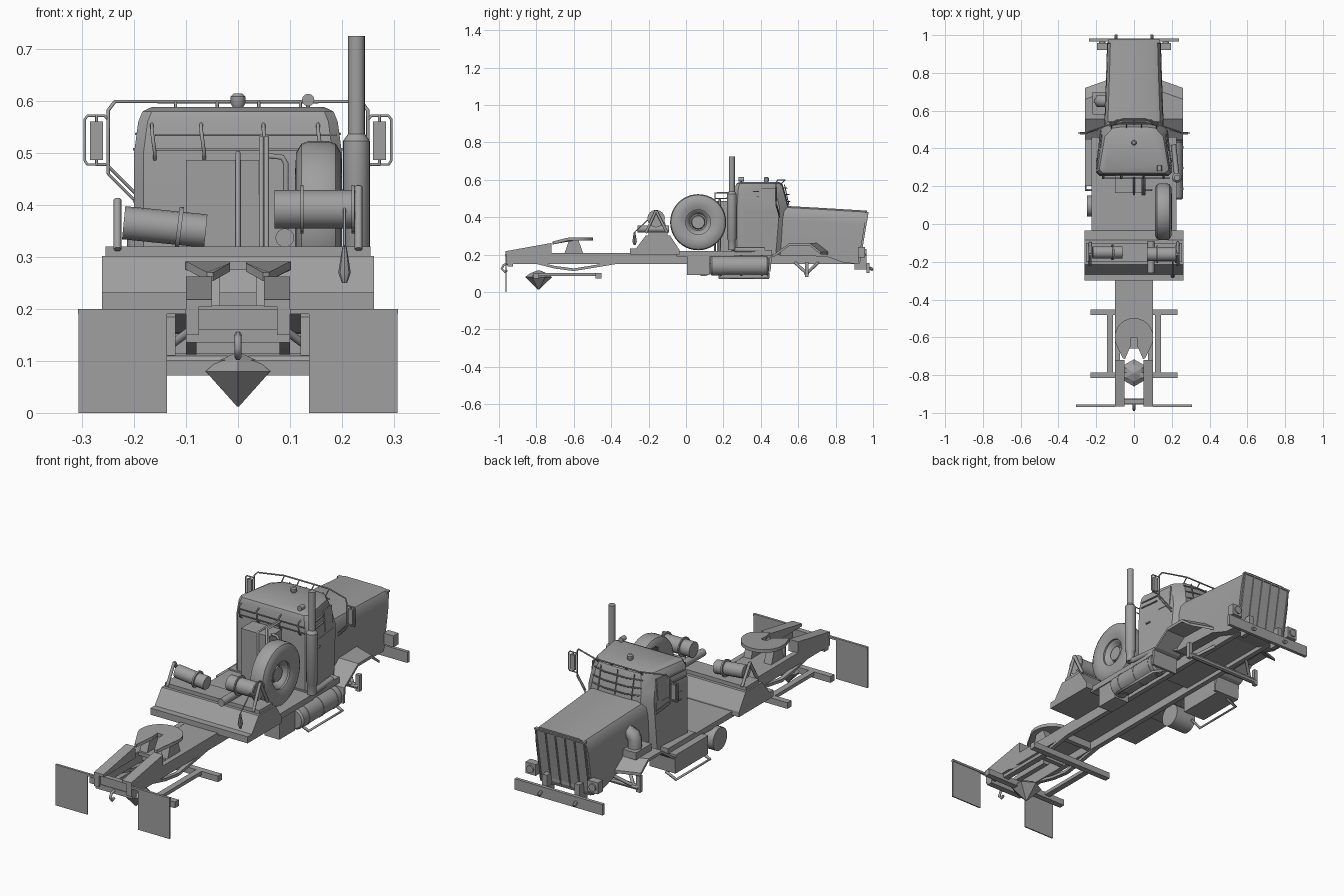
import bpy, bmesh, math
from mathutils import Vector

if "Cube" in bpy.data.objects:
    bpy.data.objects.remove(bpy.data.objects["Cube"])


# ---------- helpers ----------
def loft(name, rings, smooth=False, closed=False):
    bm = bmesh.new()
    vr = [[bm.verts.new(p) for p in r] for r in rings]
    n = len(vr[0])
    for a, b in zip(vr, vr[1:] + ([vr[0]] if closed else [])):
        for i in range(n):
            j = (i + 1) % n
            bm.faces.new((a[i], a[j], b[j], b[i]))
    if not closed:
        bm.faces.new(vr[0])
        bm.faces.new(vr[-1])
    bmesh.ops.recalc_face_normals(bm, faces=bm.faces)
    me = bpy.data.meshes.new(name)
    bm.to_mesh(me)
    bm.free()
    ob = bpy.data.objects.new(name, me)
    bpy.context.collection.objects.link(ob)
    if smooth:
        bpy.ops.object.select_all(action='DESELECT')
        ob.select_set(True)
        bpy.context.view_layer.objects.active = ob
        bpy.ops.object.shade_smooth_by_angle(angle=math.radians(35))
    return ob


def prism(name, prof, x0, x1):
    """Extrude a (y, z) profile along x."""
    return loft(name, [[(x, y, z) for y, z in prof] for x in (x0, x1)])


def box(name, x0, x1, y0, y1, z0, z1):
    return prism(name, [(y0, z0), (y1, z0), (y1, z1), (y0, z1)], x0, x1)


def lathe(name, start, axis, prof, n=20, closed=False):
    """Spin (radius, distance) pairs about an axis."""
    q = Vector(axis).to_track_quat('Z', 'Y')
    rings = [[Vector(start) + q @ Vector((r * math.cos(2 * math.pi * i / n), r * math.sin(2 * math.pi * i / n), h))
              for i in range(n)] for r, h in prof]
    return loft(name, rings, True, closed)


def rod(name, a, b, r, n=16):
    d = Vector(b) - Vector(a)
    return lathe(name, a, d, [(r, 0), (r, d.length)], n)


def tube(name, pts, r):
    cu = bpy.data.curves.new(name, 'CURVE')
    cu.dimensions = '3D'
    cu.bevel_depth, cu.bevel_resolution, cu.use_fill_caps = r, 1, True
    sp = cu.splines.new('POLY')
    sp.points.add(len(pts) - 1)
    for p, co in zip(sp.points, pts):
        p.co = (*co, 1)
    ob = bpy.data.objects.new(name, cu)
    bpy.context.collection.objects.link(ob)
    return ob


def sym(half):
    return half + [(-x, z) for x, z in reversed(half)]


# ---------- chassis ----------
for s, side in ((-1, 'left'), (1, 'right')):
    box('frame_rail_' + side, s * .075, s * .1, -.965, .965, .15, .208)
    prism('rear_ramp_' + side, [(-.965, .205), (-.72, .205), (-.72, .262), (-.965, .218)], s * .05, s * .1)
    # rear suspension and mud flaps
    top = [(-.8, .15), (-.7, .125), (-.6, .112), (-.5, .128), (-.37, .15)]
    prism('leaf_spring_' + side, top + [(y, z + .014) for y, z in reversed(top)], s * .08, s * .1)
    box('walking_beam_' + side, s * .112, s * .142, -.8, -.46, .085, .102)
    box('mud_flap_' + side, s * .137, s * .307, -.966, -.96, 0, .195)
    box('flap_hanger_' + side, s * .1, s * .308, -.968, -.956, .19, .2)
    # front axle struts
    for y in (.58, .71):
        tube('axle_strut_' + side, [(s * .09, y, .16), (s * .17, .645, .1)], .008)
    box('steering_knuckle_' + side, s * .19, s * .21, .635, .655, .08, .16)

box('frame_deck', -.1, .1, -.66, .3, .19, .207)
box('front_frame_floor', -.1, .1, .3, .93, .17, .2)
for y in (-.94, -.62, -.42):
    box('cross_member', -.08, .08, y - .012, y + .012, .155, .2)
for y in (-.8, -.468):
    box('rear_axle_beam', -.23, .23, y - .015, y + .015, .072, .102)
rod('front_axle', (-.2, .645, .1), (.2, .645, .1), .014, 8)
hexagon = [(math.sin(i * math.pi / 3), math.cos(i * math.pi / 3)) for i in range(6)]
loft('differential', [[(x * r, -.788 + y * r, z) for x, y in hexagon]
                      for r, z in ((.002, .012), (.072, .08), (.045, .1), (.004, .116))])
box('rear_tow_bar', -.1, .1, -.955, -.925, .135, .16)
tube('rear_tow_hook', [(0, -.955, .15), (0, -.975, .145), (0, -.985, .125), (0, -.97, .108), (0, -.955, .115)], .007)

# ---------- fifth wheel ----------
arc = [(.102 * math.cos(math.radians(a)), -.6 + .102 * math.sin(math.radians(a))) for a in range(-20, 201, 10)]
plate = arc + [(-.06, -.71), (-.048, -.715), (-.015, -.64), (-.015, -.6),
               (.015, -.6), (.015, -.64), (.048, -.715), (.06, -.71)]
loft('coupling_plate', [[(x, y, z + (min(0, y + .63) * .25)) for x, y in plate] for z in (.275, .291)])
for s in (-1, 1):
    prism('coupling_bracket', [(-.65, .205), (-.55, .205), (-.575, .278), (-.625, .278)], s * .035, s * .075)

# ---------- equipment deck ----------
prism('winch_platform', [(-.3, .2), (-.3, .232), (-.268, .232), (-.215, .302), (-.085, .302),
                         (-.035, .225), (-.035, .2)], -.262, .262)
box('winch_base', -.255, .255, -.2, -.1, .3, .32)
box('mid_deck', -.225, .225, -.05, .26, .19, .218)

# winches with stands, drums and flanges
rod('left_winch_drum', (-.22, -.15, .366), (-.062, -.15, .35), .032)
rod('left_winch_flange', (-.117, -.15, .356), (-.109, -.15, .355), .041)
rod('right_winch_drum', (.07, -.16, .392), (.225, -.16, .392), .037)
for x in (.12, .218):
    rod('right_winch_flange', (x, -.16, .392), (x + .006, -.16, .392), .047)
rod('winch_motor', (.09, -.26, .337), (.09, -.09, .337), .018)
for x, z in ((-.232, .41), (.232, .435)):
    for y in (-.215, -.1):
        tube('winch_stand', [(x, y, .315), (x, -.16, z)], .008)
tube('winch_cable', [(.205, -.197, .392), (.205, -.275, .32)], .003)
lathe('cable_hook', (.205, -.275, .25), (0, 0, 1), [(.005, 0), (.012, .02), (.004, .07)], 8)

# spare wheel, standing on the deck
lathe('spare_tyre', (.11, .065, .373), (1, 0, 0),
      [(.066, .012), (.095, 0), (.128, .002), (.145, .012), (.15, .026), (.15, .064), (.145, .078), (.128, .088),
       (.095, .09), (.066, .078)], 40, True)
lathe('spare_rim', (.125, .065, .373), (1, 0, 0),
      [(.067, 0), (.067, .055), (.058, .05), (.045, .025), (.038, .025), (.034, .045), (.005, .045)], 32)

# equipment cabinet and hoses behind cab
box('rear_cabinet', -.1, .055, .165, .258, .21, .487)
for x, y, z in ((0, .155, .5), (.045, .155, .53), (.055, .155, .53)):
    tube('rear_pipe', [(x, y, .22), (x, y, z), (x, .25, z)], .005)
tube('rear_hose', [(.055, .18, .495), (.085, .18, .492), (.092, .18, .48), (.092, .18, .22)], .006)


# ---------- cab ----------
def cab_ring(z, b, f, y0, y1):
    c = .018
    half = [(b - c, y0), (b, y0 + c), (f + .012, y1 - .05), (f - .03, y1 - .006), (.06, y1)]
    return [(x, y, z) for x, y in sym(half)]


loft('cab', [cab_ring(.2, .2, .17, .255, .53), cab_ring(.45, .2, .165, .255, .55),
             cab_ring(.5, .2, .16, .258, .538), cab_ring(.56, .192, .15, .262, .522),
             cab_ring(.58, .184, .142, .27, .514), cab_ring(.589, .165, .125, .29, .495)], True)
# windshield and rear window guards
for z, y in ((.485, .552), (.52, .548), (.555, .536)):
    tube('windshield_bar', [(-.13, y - .017, z), (-.06, y + .003, z), (.06, y + .003, z), (.13, y - .017, z)], .003)
for x in (-.09, 0, .09):
    tube('windshield_post', [(x, .55, .465), (x, .526, .575)], .003)
for z in (.507, .535):
    tube('rear_window_bar', [(-.16, .244, z), (.19, .244, z)], .0025)
for x in (-.16, -.065, .055, .16):
    tube('rear_window_post', [(x, .258, .488), (x, .242, .5), (x - .006, .242, .545), (x - .006, .264, .556)], .0035)
# doors, windows, handles
for s, side in ((-1, 'left'), (1, 'right')):
    def panel(name, y0, y1, z0, z1, t):
        def wx(y, z):
            return s * (.2 - .023 * (y - .273) / .217 - max(0, z - .5) * .14)
        loft(name + side, [[(wx(y, z) + s * o, y, z) for y, z in ((y0, z0), (y1, z0), (y1, z1), (y0, z1))]
                           for o in (-.003, t)])
    panel('door_', .31, .485, .235, .445, .002)
    panel('side_window_', .405, .475, .455, .555, .003)
    panel('door_handle_', .325, .35, .405, .412, .008)
    for z in (.505, .535):
        panel('side_guard_', .29, .39, z, z + .005, .005)
    # mirrors
    o = s * .272
    box('mirror_' + side, s * .26, s * .285, .475, .487, .487, .561)
    fr = [(.25, .48), (.255, .478), (.29, .478), (.295, .486), (.295, .565), (.289, .572), (.257, .572), (.25, .565)]
    tube('mirror_frame_' + side, [(s * x, .482, z) for x, z in fr], .003)
    for z0, z1 in ((.478, .49), (.56, .572)):
        tube('mirror_pin_' + side, [(o, .481, z0), (o, .481, z1)], .003)
    for z in (.46, .475):
        tube('mirror_brace_' + side, [(s * .25, .482, z), (s * .19, .5, z - .06)], .003)
# mirror hoop over the roof
hoop = [(.25, .482, .46), (.25, .482, .582), (.237, .49, .599), (.12, .53, .599)]
tube('roof_hoop', hoop + [(-x, y, z) for x, y, z in reversed(hoop)], .0035)
for x in (-.12, -.04, .04, .12):
    tube('hoop_post', [(x, .505, .575), (x, .53, .599)], .003)
# roof lamps
lathe('roof_beacon', (0, .43, .585), (0, 0, 1), [(.008, 0), (.014, .01), (.014, .024), (.008, .03)], 12)
rod('roof_work_lamp', (.135, .28, .602), (.135, .31, .602), .012, 12)
rod('lamp_foot', (.135, .295, .575), (.135, .295, .6), .004, 8)

# exhaust stack
lathe('exhaust_stack', (.228, .245, .225), (0, 0, 1), [(.02, 0), (.02, .05), (.026, .06), (.026, .298),
                                                     (.016, .312), (.016, .5)], 20)
tube('exhaust_pipe', [(.228, .245, .235), (.225, .27, .225), (.21, .42, .225)], .014)


# ---------- hood ----------
def hood_ring(y, hw, top, bottom, lean=0):
    half = [(hw, bottom), (hw, top - .075), (hw - .004, top - .03), (hw - .018, top - .008), (hw - .04, top)]
    return [(x, y + lean * (z - .43), z) for x, z in sym(half)]


loft('hood', [hood_ring(.5, .158, .462, .195), hood_ring(.75, .149, .448, .19),
              hood_ring(.88, .145, .44, .155, .12), hood_ring(.968, .143, .435, .152, .17)], True)


# grille frame with vertical bars
def grille_strip(name, x0, x1, z0, z1, d):
    loft(name, [[(x, .968 + .17 * (z - .43) + o, z) for x, z in ((x0, z0), (x1, z0), (x1, z1), (x0, z1))]
                for o in (-.01, d)])


grille_strip('grille_panel', -.134, .134, .156, .425, .004)
for i in range(6):
    x = -.13 + .052 * i
    grille_strip('grille_bar', x - .003, x + .003, .156, .425, .009)
for z in (.153, .419):
    grille_strip('grille_rim', -.137, .137, z, z + .008, .009)

# front bumper and headlamps
box('bumper', -.237, .237, .966, .982, .102, .155)
for s in (-1, 1):
    box('bumper_mount', s * .08, s * .1, .9, .967, .12, .155)
    box('headlamp_box', s * .14, s * .195, .92, .958, .185, .24)
    rod('headlamp', (s * .168, .957, .212), (s * .168, .965, .212), .018)
    rod('bumper_pin', (s * .095, .98, .13), (s * .095, 1, .118), .008, 8)

# front fenders with slanted noses
for s, side in ((-1, 'left'), (1, 'right')):
    prof = [(.44, .11), (.446, .185), (.475, .205), (.555, .262), (.71, .262), (.77, .215)]
    rings = []
    for x, shift in ((.12, 0), (.26, .05)):
        pts = [(y - (shift if y > .7 else 0), z) for y, z in prof]
        inner = [(y + (.012 if z < .2 else 0), z - (.014 if z > .2 else 0)) for y, z in reversed(pts)]
        rings.append([(s * x, y, z) for y, z in pts + inner])
    loft('fender_' + side, rings)

# air cleaner on the left fender
box('air_cleaner_base', -.22, -.14, .58, .7, .26, .295)
tube('air_cleaner_elbow', [(-.18, .65, .29), (-.18, .65, .33), (-.172, .65, .35), (-.14, .65, .362)], .034)

# ---------- side tanks and steps ----------
lathe('fuel_tank', (.208, .13, .14), (0, 1, 0), [(.044, 0), (.052, .008), (.052, .302), (.044, .31)], 24)
for y in (.18, .29, .4):
    lathe('tank_strap', (.208, y, .14), (0, 1, 0), [(.054, 0), (.054, .012)], 24)
box('right_battery_box', .14, .22, .005, .125, .09, .2)
box('left_tool_box', -.26, -.14, .2, .45, .11, .2)
rod('left_air_tank', (-.25, .095, .14), (-.14, .095, .14), .055, 24)
box('cab_sill', -.225, .225, .25, .46, .195, .225)
for s in (-1, 1):
    x = s * .255
    tube('step_frame', [(s * .2, .18, .1), (x, .18, .075), (x, .44, .075), (s * .2, .44, .1)], .007)

# one dark grey finish for everything
grey = bpy.data.materials.new('dark_grey_paint')
grey.diffuse_color = (.35, .35, .35, 1)
grey.use_nodes = True
grey.node_tree.nodes["Principled BSDF"].inputs["Base Color"].default_value = grey.diffuse_color
for ob in bpy.data.objects:
    ob.data.materials.append(grey)
